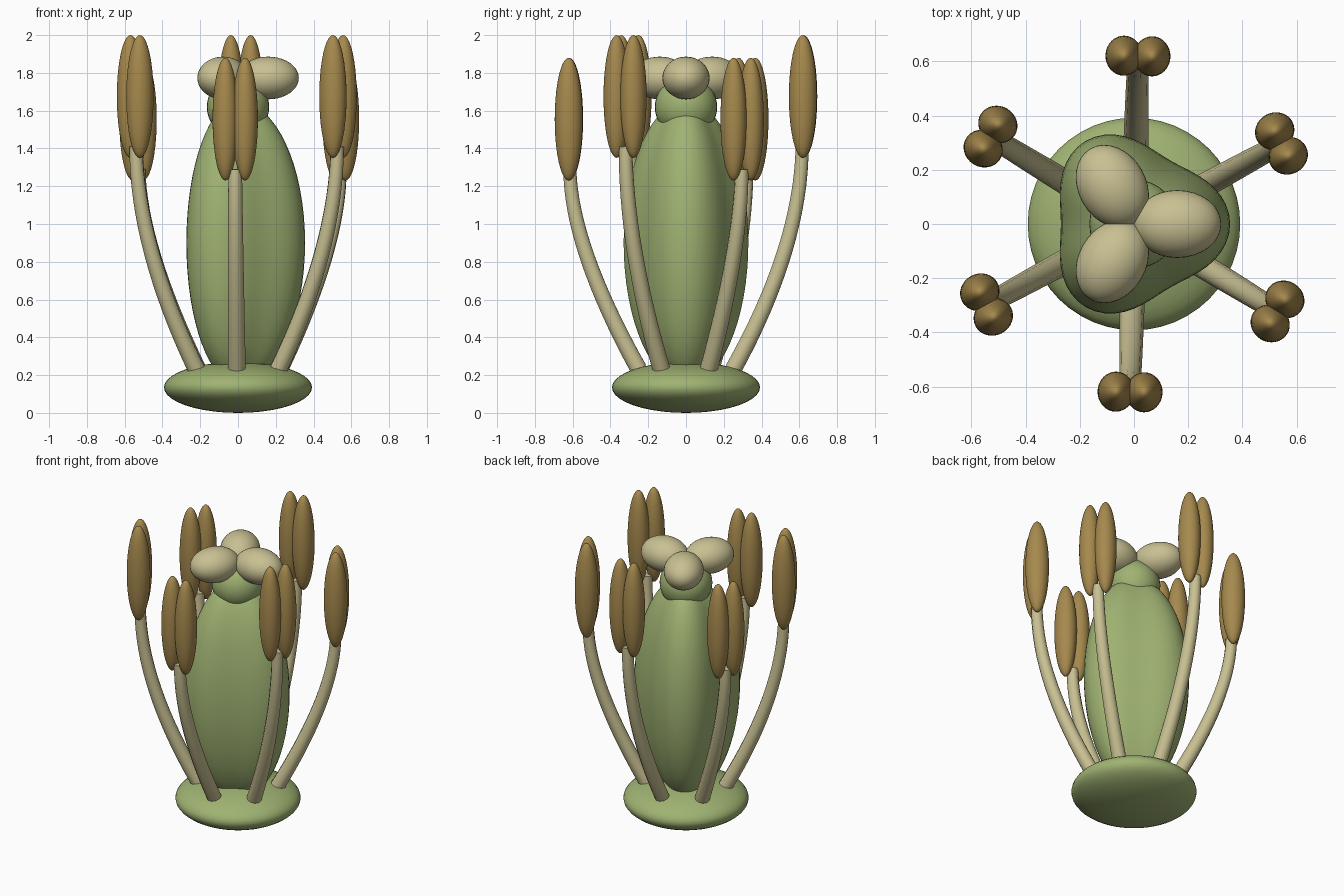
import bpy
import math
from mathutils import Vector

cube = bpy.data.objects.get("Cube")
if cube:
    bpy.data.objects.remove(cube, do_unlink=True)


def material(name, rgb):
    mat = bpy.data.materials.new(name)
    mat.use_nodes = True
    mat.diffuse_color = (*rgb, 1)
    mat.node_tree.nodes["Principled BSDF"].inputs["Base Color"].default_value = (*rgb, 1)
    return mat


green = material("leaf green", (0.35, 0.45, 0.17))
cream = material("pale cream", (0.58, 0.53, 0.29))
ochre = material("pollen ochre", (0.38, 0.25, 0.075))


def ellipsoid(name, centre, radii, mat, turn=0.0, segments=32, rings=20):
    bpy.ops.mesh.primitive_uv_sphere_add(segments=segments, ring_count=rings, radius=1)
    obj = bpy.context.object
    obj.name = name
    for v in obj.data.vertices:
        v.co *= Vector(radii)
    obj.location = centre
    obj.rotation_euler.z = turn
    obj.data.materials.append(mat)
    bpy.ops.object.shade_smooth()
    return obj


def polar(angle, radius, z, side=0.0):
    """Point at a radius along an angle, shifted sideways by side."""
    c, s = math.cos(angle), math.sin(angle)
    return Vector((radius * c - side * s, radius * s + side * c, z))


def filament(name, angle, top):
    """Tapered, capped tube leaning outwards and then rising upright."""
    start, bend, end = polar(angle, 0.25, 0.23), polar(angle, 0.61, 0.88), polar(angle, 0.615, top)
    curve = bpy.data.curves.new(name, "CURVE")
    curve.dimensions = "3D"
    curve.bevel_depth = 0.036
    curve.bevel_resolution = 3
    curve.use_fill_caps = True
    spline = curve.splines.new("POLY")
    steps = 16
    spline.points.add(steps)
    for i, p in enumerate(spline.points):
        t = i / steps
        co = start * (1 - t) ** 2 + bend * 2 * t * (1 - t) + end * t * t
        p.co = (*co, 1)
        p.radius = 1.3 - 0.3 * t
    obj = bpy.data.objects.new(name, curve)
    bpy.context.collection.objects.link(obj)
    curve.materials.append(cream)
    # Turn the tube into a mesh with crisp end caps
    bpy.ops.object.select_all(action="DESELECT")
    obj.select_set(True)
    bpy.context.view_layer.objects.active = obj
    bpy.ops.object.convert(target="MESH")
    bpy.ops.object.shade_smooth_by_angle(angle=math.radians(50))


# Flattened base disc
ellipsoid("receptacle", (0, 0, 0.135), (0.392, 0.392, 0.135), green, segments=48)

# Three-lobed ovary
ovary = ellipsoid("ovary", (0, 0, 0.9), (0.3125, 0.3125, 0.75), green, segments=60, rings=32)
for v in ovary.data.vertices:
    lobe = 1 + 0.136 * math.cos(3 * math.atan2(v.co.y, v.co.x))
    v.co.x *= lobe
    v.co.y *= lobe

# Round neck and the three stigma lobes
ellipsoid("style_neck", (0, 0, 1.62), (0.165, 0.165, 0.165), green)
for i in range(3):
    a = i * math.tau / 3
    ellipsoid(f"stigma_lobe_{i + 1}", polar(a, 0.16, 1.773), (0.162, 0.125, 0.113), cream, a)

# Six stamens, alternately low and tall, each with a pair of anthers
for i in range(6):
    a = 0.5 + i * math.tau / 6
    centre_z = 1.675 if i % 2 else 1.555
    filament(f"filament_{i + 1}", a, centre_z - 0.265)
    for side, label in ((-1, "a"), (1, "b")):
        ellipsoid(f"anther_{i + 1}{label}", polar(a, 0.62, centre_z, side * 0.052),
                  (0.074, 0.068, 0.325), ochre, a)
